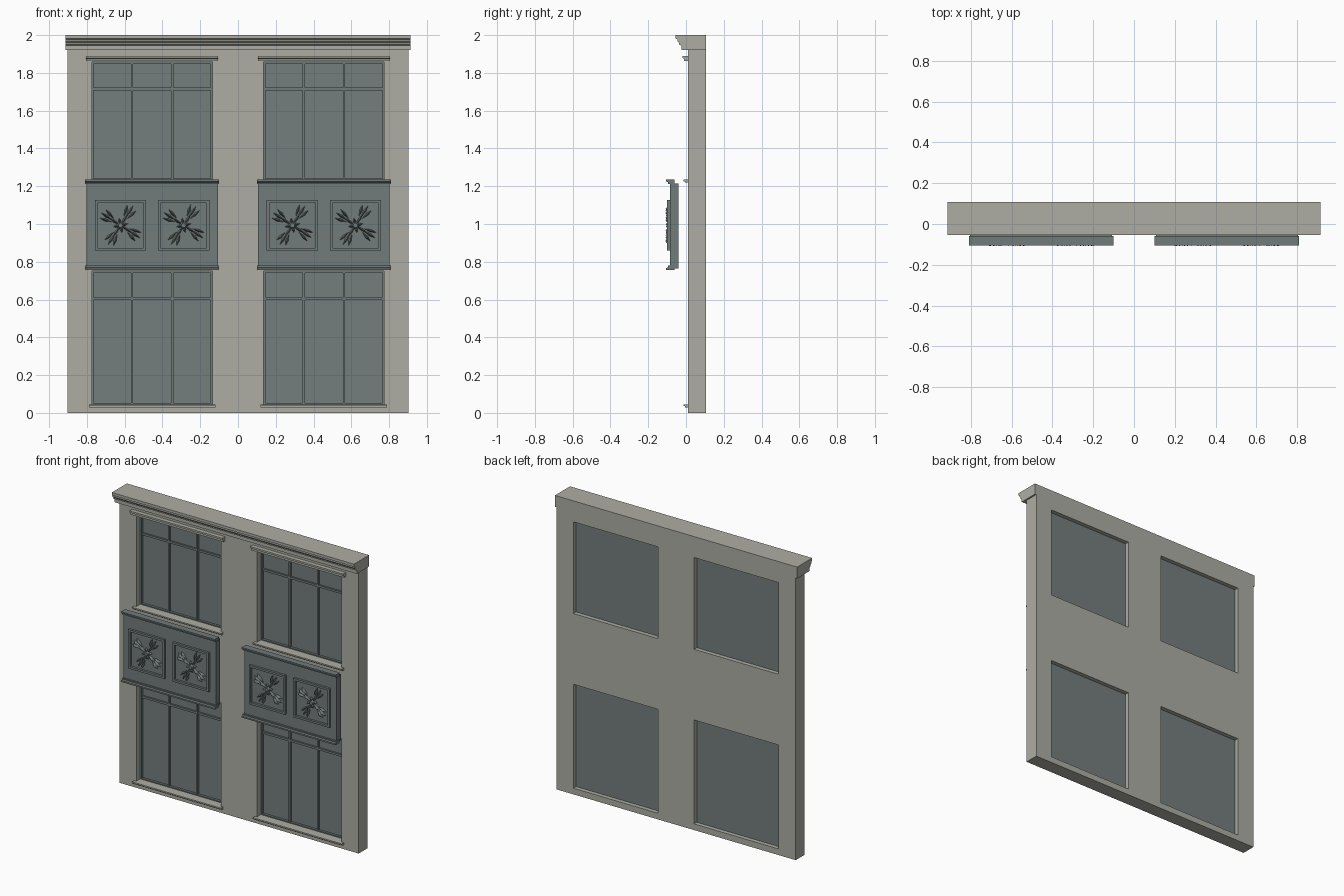
import bpy, bmesh, math
from mathutils import Matrix, Vector

if "Cube" in bpy.data.objects:
    bpy.data.objects.remove(bpy.data.objects["Cube"], do_unlink=True)


def material(name, rgb):
    m = bpy.data.materials.new(name)
    m.use_nodes = True
    m.diffuse_color = (*rgb, 1)
    m.node_tree.nodes["Principled BSDF"].inputs["Base Color"].default_value = (*rgb, 1)
    return m


STONE = material("warm grey stone", (0.42, 0.42, 0.375))
GLASS = material("blue grey glass", (0.175, 0.21, 0.205))
PAINT = material("dark grey green paint", (0.165, 0.2, 0.195))


def finish(bm, name, mat):
    bmesh.ops.recalc_face_normals(bm, faces=bm.faces)
    mesh = bpy.data.meshes.new(name)
    bm.to_mesh(mesh)
    bm.free()
    mesh.materials.append(mat)
    ob = bpy.data.objects.new(name, mesh)
    bpy.context.collection.objects.link(ob)
    return ob


def add_box(bm, x0, x1, y0, y1, z0, z1):
    size = Matrix.Diagonal((x1 - x0, y1 - y0, z1 - z0, 1))
    centre = Vector((x0 + x1, y0 + y1, z0 + z1)) / 2
    bmesh.ops.create_cube(bm, size=1, matrix=Matrix.Translation(centre) @ size)


def extrude_profile(name, profile, x0, x1, mat):
    """Sweep a closed (y, z) profile along x."""
    bm = bmesh.new()
    face = bm.faces.new([bm.verts.new((x0, y, z)) for y, z in profile])
    out = bmesh.ops.extrude_face_region(bm, geom=[face], use_keep_orig=True)
    verts = [g for g in out["geom"] if isinstance(g, bmesh.types.BMVert)]
    bmesh.ops.translate(bm, verts=verts, vec=(x1 - x0, 0, 0))
    return finish(bm, name, mat)


def add_border(bm, x0, x1, z0, z1, w, y0, y1):
    """Rectangular frame of four bars."""
    add_box(bm, x0, x0 + w, y0, y1, z0, z1)
    add_box(bm, x1 - w, x1, y0, y1, z0, z1)
    add_box(bm, x0 + w, x1 - w, y0, y1, z0, z0 + w)
    add_box(bm, x0 + w, x1 - w, y0, y1, z1 - w, z1)


FRONT, BACK = 0.011, 0.107
BAY, HALF = 0.455, 0.319            # bay centre and half opening width
LEVELS = {"lower": (0.042, 0.75, 0.605), "upper": (1.232, 1.857, 1.715)}

# Wall sheet with four openings, thickened backwards
xs = [-0.902, -BAY - HALF, -BAY + HALF, BAY - HALF, BAY + HALF, 0.902]
zs = [0, *LEVELS["lower"][:2], *LEVELS["upper"][:2], 1.922]
bm = bmesh.new()
grid = [[bm.verts.new((x, FRONT, z)) for x in xs] for z in zs]
for r in range(5):
    for c in range(5):
        if not (r % 2 and c % 2):
            bm.faces.new((grid[r][c], grid[r][c + 1], grid[r + 1][c + 1], grid[r + 1][c]))
bm.normal_update()
wall = finish(bm, "wall", STONE)
if wall.data.polygons[0].normal.y > 0:
    wall.data.flip_normals()
thick = wall.modifiers.new("thickness", "SOLIDIFY")
thick.thickness, thick.offset = BACK - FRONT, -1

# Stepped cornice
extrude_profile("cornice", [
    (BACK, 2), (-0.055, 2), (-0.055, 1.982), (-0.046, 1.978), (-0.046, 1.968),
    (-0.036, 1.958), (-0.036, 1.95), (-0.024, 1.944), (-0.024, 1.922), (BACK, 1.922)],
    -0.913, 0.913, STONE)


def window(side, cx, level):
    z0, z1, transom = LEVELS[level]
    x0, x1 = cx - HALF, cx + HALF
    tag = f"{side}_{level}"
    bm = bmesh.new()
    add_box(bm, x0, x1, 0.068, 0.078, z0, z1)
    finish(bm, tag + "_glass", GLASS)
    # Sash frame, mullions and transom
    bm = bmesh.new()
    add_border(bm, x0, x1, z0, z1, 0.01, 0.052, 0.07)
    for k in (-1, 1):
        mx = cx + k * HALF / 3
        add_box(bm, mx - 0.006, mx + 0.006, 0.055, 0.07, z0 + 0.01, z1 - 0.01)
    add_box(bm, x0 + 0.01, x1 - 0.01, 0.056, 0.07, transom - 0.007, transom + 0.007)
    finish(bm, tag + "_sash", PAINT)
    # Projecting sill
    extrude_profile(tag + "_sill", [
        (0.06, z0), (0.06, z0 + 0.003), (-0.013, z0 + 0.003), (-0.013, z0 - 0.006),
        (-0.004, z0 - 0.006), (-0.004, z0 - 0.013), (FRONT, z0 - 0.013), (FRONT, z0)],
        cx - 0.335, cx + 0.335, STONE)


def add_leaf(bm, base, angle, length, width):
    """Raised pointed leaf: a stretched diamond cone lying on the panel."""
    d = Vector((math.cos(angle), 0, math.sin(angle)))
    n = Vector((-d.z, 0, d.x))
    up = Vector((0, -1, 0))
    rim = [base, base + d * length * 0.55 + n * width, base + d * length,
           base + d * length * 0.55 - n * width]
    rim = [bm.verts.new(p) for p in rim]
    top = bm.verts.new(base + d * length * 0.65 + up * 0.022)
    for i in range(4):
        bm.faces.new((rim[i], rim[(i + 1) % 4], top))
    bm.faces.new(rim[::-1])


def ornament(name, cx, cz):
    bm = bmesh.new()
    centre = Vector((cx, -0.086, cz))
    turn = Matrix.Rotation(math.pi / 2, 4, "X")
    bmesh.ops.create_cone(bm, cap_ends=True, segments=12, radius1=0.02, radius2=0.012,
                          depth=0.018, matrix=Matrix.Translation(centre + Vector((0, -0.008, 0))) @ turn)
    for quarter in range(4):
        a = math.radians(57 + 90 * quarter)
        d = Vector((math.cos(a), 0, math.sin(a)))
        n = Vector((-d.z, 0, d.x))
        add_leaf(bm, centre, a, 0.075, 0.007)
        add_leaf(bm, centre, a + math.pi / 4, 0.04, 0.008)
        for k in (-1, 0, 1):
            add_leaf(bm, centre + d * 0.048 + n * k * 0.01, a + k * 0.27,
                     0.075 - 0.008 * abs(k), 0.0075)
    finish(bm, name, PAINT)


def spandrel(side, cx):
    z0, z1 = 0.765, 1.225
    bm = bmesh.new()
    add_box(bm, cx - 0.348, cx + 0.348, -0.085, -0.04, z0, z1 - 0.01)
    finish(bm, side + "_spandrel_panel", PAINT)
    # Top and bottom mouldings
    for part, z, s in (("top", z1 + 0.01, -1), ("bottom", z0 - 0.008, 1)):
        extrude_profile(f"{side}_spandrel_{part}_moulding", [
            (-0.06, z), (-0.105, z), (-0.105, z + s * 0.01),
            (-0.094, z + s * 0.014), (-0.094, z + s * 0.022), (-0.06, z + s * 0.022)],
            cx - 0.354, cx + 0.354, PAINT)
    # Square frames with leaf ornaments
    for i, k in enumerate((-1, 1)):
        fx, fz = cx + k * 0.167, 0.993
        bm = bmesh.new()
        add_border(bm, fx - 0.136, fx + 0.136, fz - 0.133, fz + 0.133, 0.014, -0.1, -0.08)
        finish(bm, f"{side}_square_frame_{i}", PAINT)
        ornament(f"{side}_leaf_ornament_{i}", fx, fz)


# Repeat the bay on both sides
for side, cx in (("right", -BAY), ("left", BAY)):
    for level in LEVELS:
        window(side, cx, level)
    spandrel(side, cx)
    extrude_profile(side + "_lintel", [
        (FRONT, 1.89), (-0.018, 1.89), (-0.018, 1.878), (-0.01, 1.874),
        (-0.01, 1.862), (FRONT, 1.862)], cx - 0.35, cx + 0.35, STONE)
